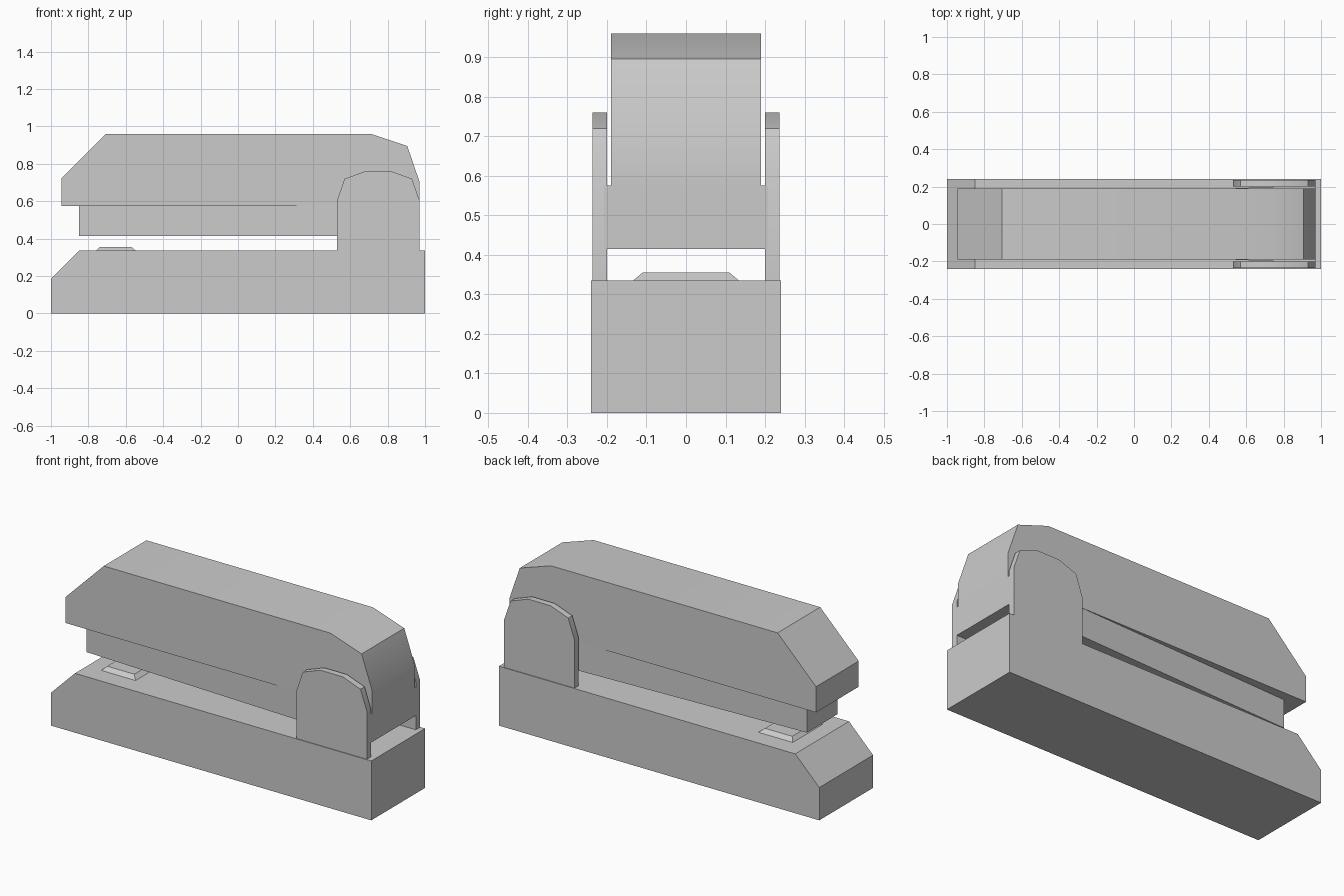
import bpy, bmesh, math

cube = bpy.data.objects.get("Cube")
if cube:
    bpy.data.objects.remove(cube, do_unlink=True)

grey = bpy.data.materials.new("plain grey")
grey.use_nodes = True
grey.diffuse_color = (0.6, 0.6, 0.6, 1)
grey.node_tree.nodes["Principled BSDF"].inputs["Base Color"].default_value = (0.6, 0.6, 0.6, 1)


def prism(name, outline, y0, y1, reshape=None):
    """Extrude an x-z outline from y0 to y1, then optionally move its points."""
    bm = bmesh.new()
    face = bm.faces.new([bm.verts.new((x, y0, z)) for x, z in outline])
    out = bmesh.ops.extrude_face_region(bm, geom=[face])
    for v in out["geom"]:
        if isinstance(v, bmesh.types.BMVert):
            v.co.y = y1
    if reshape:
        for v in bm.verts:
            reshape(v.co)
    bmesh.ops.recalc_face_normals(bm, faces=bm.faces)
    mesh = bpy.data.meshes.new(name)
    bm.to_mesh(mesh)
    bm.free()
    mesh.materials.append(grey)
    obj = bpy.data.objects.new(name, mesh)
    bpy.context.collection.objects.link(obj)
    bpy.ops.object.select_all(action="DESELECT")
    obj.select_set(True)
    bpy.context.view_layer.objects.active = obj
    bpy.ops.object.shade_smooth_by_angle(angle=math.radians(30))
    return obj


# Base with a sloped nose
prism("base", [(-1, 0), (1, 0), (1, 0.335), (-0.85, 0.335), (-1, 0.185)], -0.24, 0.24)

# Upper cover
prism("cover", [(-0.945, 0.575), (0.97, 0.575), (0.97, 0.705), (0.905, 0.895),
                (0.71, 0.96), (-0.705, 0.96), (-0.945, 0.72)], -0.19, 0.19)


# Staple magazine, narrowing towards the nose
def narrow(co):
    if co.x < 0:
        co.y = math.copysign(0.136, co.y)


prism("magazine", [(-0.85, 0.415), (0.97, 0.415), (0.97, 0.575), (-0.85, 0.575)],
      -0.208, 0.208, narrow)


# Raised anvil plate with bevelled sides
def bevel_ends(co):
    if co.z > 0.35:
        co.y = math.copysign(0.11, co.y)


prism("anvil", [(-0.765, 0.33), (-0.54, 0.33), (-0.57, 0.355), (-0.74, 0.355)],
      -0.14, 0.14, bevel_ends)

# Hinge brackets on both sides
half = [(0.22, 0.33), (0.22, 0.605), (0.18, 0.72), (0.07, 0.76)]
bracket = [(0.75 + x, z) for x, z in half] + [(0.75 - x, z) for x, z in reversed(half)]
for side, sign in (("left", 1), ("right", -1)):
    prism("hinge_bracket_" + side, bracket, sign * 0.2, sign * 0.236)
